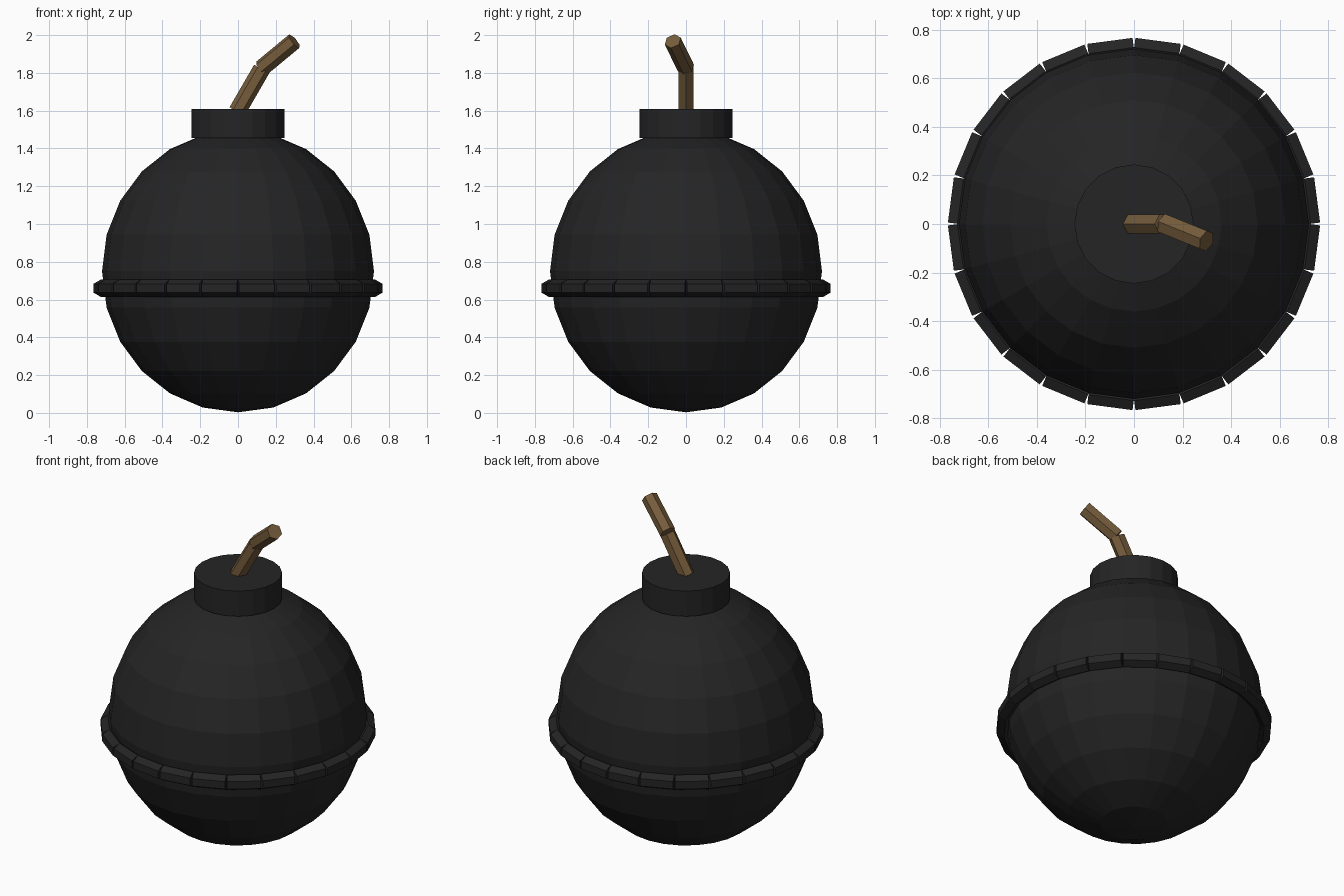
import bpy, bmesh, math
from mathutils import Vector, Matrix

if "Cube" in bpy.data.objects:
    bpy.data.objects.remove(bpy.data.objects["Cube"])


def material(name, rgb):
    m = bpy.data.materials.new(name)
    m.diffuse_color = (*rgb, 1.0)
    m.use_nodes = True
    m.node_tree.nodes["Principled BSDF"].inputs["Base Color"].default_value = m.diffuse_color
    return m


IRON = material("black iron", (0.018, 0.018, 0.018))
ROPE = material("brown rope", (0.18, 0.108, 0.045))


def finish(name, bm, mat):
    mesh = bpy.data.meshes.new(name)
    bmesh.ops.recalc_face_normals(bm, faces=bm.faces)
    bm.to_mesh(mesh)
    bm.free()
    mesh.materials.append(mat)
    obj = bpy.data.objects.new(name, mesh)
    bpy.context.collection.objects.link(obj)
    return obj


def add_rod(bm, start, end, radius, sides, turn=0.0):
    """Capped prism between two points; turn spins it about its own axis."""
    start, end = Vector(start), Vector(end)
    axis = end - start
    z = axis.normalized()
    # Reference side direction: horizontal and square to the axis
    side = Vector((0, 0, 1)).cross(z)
    x = side.normalized() if side.length > 1e-4 else Vector((1, 0, 0))
    y = z.cross(x)
    rot = Matrix((x, y, z)).transposed().to_4x4()
    place = Matrix.Translation((start + end) / 2) @ rot @ Matrix.Rotation(turn, 4, 'Z')
    bmesh.ops.create_cone(bm, cap_ends=True, segments=sides, radius1=radius,
                          radius2=radius, depth=axis.length, matrix=place)


# Round body, slightly taller than wide
bm = bmesh.new()
bmesh.ops.create_uvsphere(bm, u_segments=24, v_segments=12, radius=1.0,
                          matrix=Matrix.Translation((0, 0, 0.75))
                          @ Matrix.Diagonal((0.72, 0.72, 0.747, 1)))
finish("body", bm, IRON)

# Neck
bm = bmesh.new()
add_rod(bm, (0, 0, 1.455), (0, 0, 1.61), 0.245, 20)
finish("neck", bm, IRON)

# Band of short straight hexagonal rods, with an edge pointing outwards
bm = bmesh.new()
COUNT, MID_RADIUS, HALF = 24, 0.72, 0.094
for i in range(COUNT):
    a = (i + 0.5) * 2 * math.pi / COUNT
    out = Vector((math.cos(a), math.sin(a), 0))
    along = Vector((-math.sin(a), math.cos(a), 0))
    mid = out * MID_RADIUS + Vector((0, 0, 0.66))
    add_rod(bm, mid - along * HALF, mid + along * HALF, 0.046, 6)
finish("band", bm, IRON)

# Bent fuse in two hexagonal pieces
bm = bmesh.new()
add_rod(bm, (-0.005, 0, 1.595), (0.125, 0, 1.82), 0.046, 6)
add_rod(bm, (0.125, 0, 1.825), (0.298, -0.07, 1.968), 0.046, 6)
finish("fuse", bm, ROPE)
